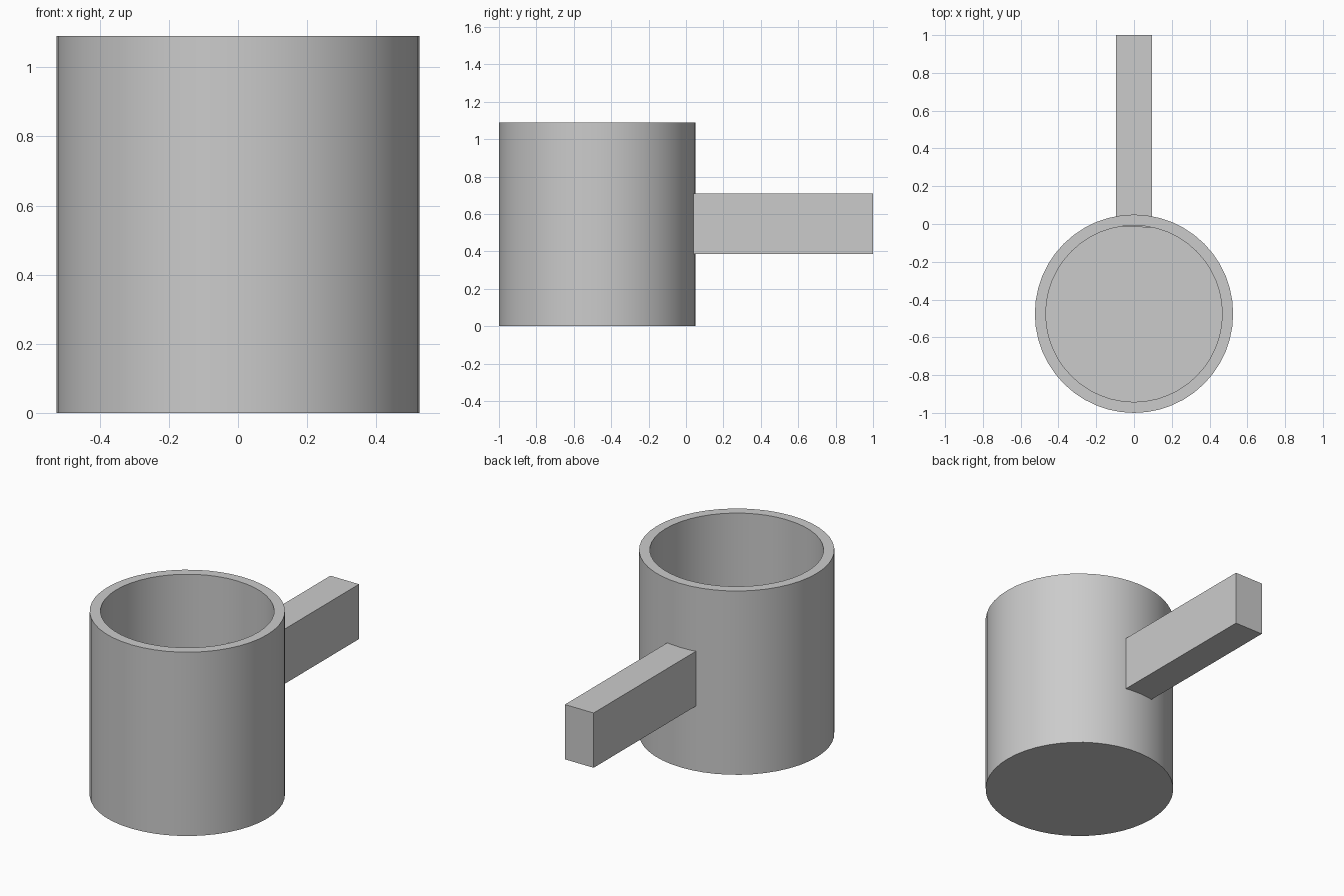
import bpy, bmesh
from math import tau, radians
from mathutils import Matrix, Vector

cube = bpy.data.objects.get("Cube")
if cube:
    bpy.data.objects.remove(cube, do_unlink=True)

SIDES = 48
CUP_Y = -0.475

grey = bpy.data.materials.new("light grey")
grey.use_nodes = True
grey.diffuse_color = (0.6, 0.6, 0.6, 1)
grey.node_tree.nodes["Principled BSDF"].inputs["Base Color"].default_value = (0.6, 0.6, 0.6, 1)


def add_object(name, bm):
    bmesh.ops.recalc_face_normals(bm, faces=bm.faces)
    mesh = bpy.data.meshes.new(name)
    bm.to_mesh(mesh)
    bm.free()
    mesh.materials.append(grey)
    obj = bpy.data.objects.new(name, mesh)
    bpy.context.collection.objects.link(obj)
    return obj


# Cup: hollow wall profile with a floor, turned around the vertical axis
bm = bmesh.new()
profile = [(0, 0), (0.525, 0), (0.525, 1.09), (0.467, 1.09), (0.467, 0.06), (0, 0.06)]
verts = [bm.verts.new((r, 0, z)) for r, z in profile]
edges = [bm.edges.new(pair) for pair in zip(verts, verts[1:])]
bmesh.ops.spin(bm, geom=verts + edges, cent=(0, 0, 0), axis=(0, 0, 1),
               angle=tau, steps=SIDES, use_duplicate=False)
bmesh.ops.remove_doubles(bm, verts=bm.verts, dist=0.0001)
bmesh.ops.translate(bm, verts=bm.verts, vec=(0, CUP_Y, 0))
cup = add_object("cup", bm)
bpy.ops.object.select_all(action='DESELECT')
cup.select_set(True)
bpy.context.view_layer.objects.active = cup
bpy.ops.object.shade_smooth_by_angle(angle=radians(30))

# Handle: straight bar whose inner end just breaks through the cup wall
bm = bmesh.new()
bmesh.ops.create_cube(bm, size=1, matrix=Matrix.LocRotScale(
    Vector((0, 0.4925, 0.548)), None, Vector((0.188, 1.015, 0.325))))
for v in bm.verts:
    if v.co.y < 0:
        v.co.y -= 0.05 * v.co.x
add_object("handle", bm)
